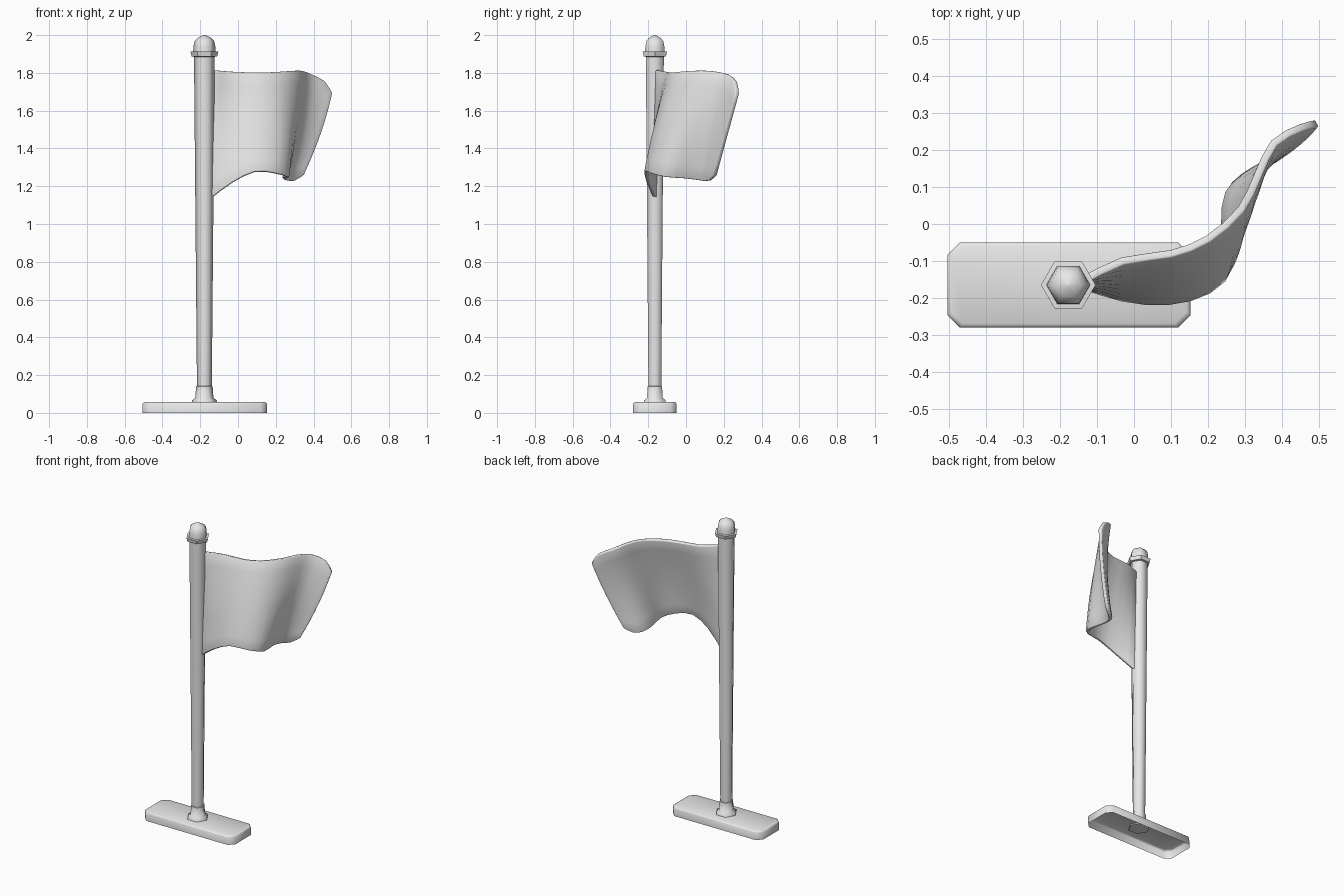
import bpy
import bmesh
import math
from mathutils import Vector

cube = bpy.data.objects.get("Cube")
if cube:
    bpy.data.objects.remove(cube, do_unlink=True)

# Single plain colour
grey = bpy.data.materials.new("light_grey")
grey.use_nodes = True
grey.diffuse_color = (0.8, 0.8, 0.8, 1)
grey.node_tree.nodes["Principled BSDF"].inputs["Base Color"].default_value = grey.diffuse_color

POLE_X, POLE_Y = -0.178, -0.165


def finish(name, bm, angle, fix_normals=True):
    """Turn a bmesh into a smooth shaded object."""
    if fix_normals:
        bmesh.ops.recalc_face_normals(bm, faces=bm.faces)
    mesh = bpy.data.meshes.new(name)
    bm.to_mesh(mesh)
    bm.free()
    mesh.materials.append(grey)
    obj = bpy.data.objects.new(name, mesh)
    bpy.context.collection.objects.link(obj)
    bpy.ops.object.select_all(action='DESELECT')
    obj.select_set(True)
    bpy.context.view_layer.objects.active = obj
    bpy.ops.object.shade_smooth_by_angle(angle=math.radians(angle))
    return obj


def bridge(bm, lower, upper):
    count = len(lower)
    for i in range(count):
        j = (i + 1) % count
        bm.faces.new((lower[i], lower[j], upper[j], upper[i]))


def hex_lathe(name, profile, angle=65):
    """Six sided turned part on the pole axis, from (radius, z) pairs."""
    bm = bmesh.new()
    rings = []
    for radius, z in profile:
        rings.append([bm.verts.new((POLE_X + radius * math.cos(k * math.pi / 3),
                                    POLE_Y + radius * math.sin(k * math.pi / 3), z))
                      for k in range(6)])
    for lower, upper in zip(rings, rings[1:]):
        bridge(bm, lower, upper)
    bm.faces.new(rings[0])
    bm.faces.new(rings[-1])
    return finish(name, bm, angle)


# Base plate: shell with cut corners, softened top edge and open underside
def plate_ring(bm, inset, z):
    cx, cy, hx, hy, cut = -0.176, -0.165, 0.329 - inset, 0.115 - inset, 0.033
    outline = []
    for sx, sy in ((1, 1), (-1, 1), (-1, -1), (1, -1)):
        pair = [(sx * hx, sy * (hy - cut)), (sx * (hx - cut), sy * hy)]
        outline += pair if sx * sy > 0 else pair[::-1]
    return [bm.verts.new((cx + x, cy + y, z)) for x, y in outline]


bm = bmesh.new()
rings = [plate_ring(bm, inset, z) for inset, z in ((0, 0), (0, 0.047), (0.003, 0.053), (0.01, 0.057))]
for lower, upper in zip(rings, rings[1:]):
    bridge(bm, lower, upper)
bm.faces.new(rings[-1])
finish("base_plate", bm, 50, fix_normals=False)

# Pole, its foot socket, and the collar and cap on top
hex_lathe("pole_foot", [(0.066, 0.05), (0.066, 0.066), (0.048, 0.08), (0.044, 0.14), (0.038, 0.142)])
hex_lathe("pole", [(0.039, 0.1), (0.055, 1.895)])
hex_lathe("pole_collar", [(0.055, 1.885), (0.068, 1.888), (0.074, 1.912), (0.058, 1.914)], 55)
hex_lathe("pole_cap", [(0.06, 1.9), (0.058, 1.94), (0.052, 1.968), (0.036, 1.985), (0.006, 2.0)])

# Flag cloth: three guide lines from the pole to the free edge
TOP = [(-.14, -.155, 1.815), (-.03, -.1, 1.805), (.1, -.08, 1.8), (.2, -.04, 1.803), (.29, .04, 1.81),
       (.335, .13, 1.81), (.38, .22, 1.793), (.455, .262, 1.755), (.495, .272, 1.69)]
MIDDLE = [(-.14, -.16, 1.47), (-.03, -.155, 1.51), (.1, -.155, 1.53), (.22, -.115, 1.53), (.285, -.035, 1.53),
          (.31, .05, 1.525), (.33, .125, 1.51), (.38, .18, 1.49), (.435, .215, 1.48)]
BOTTOM = [(-.14, -.165, 1.14), (-.03, -.2, 1.22), (.09, -.21, 1.277), (.2, -.18, 1.268), (.26, -.11, 1.25),
          (.245, 0, 1.243), (.255, .08, 1.232), (.295, .125, 1.23), (.345, .155, 1.26)]


def smooth_line(points):
    """Add one point between each pair of guide points on a smooth spline."""
    pts = [Vector(p) for p in points]
    result = []
    for i in range(len(pts) - 1):
        before, after = pts[max(i - 1, 0)], pts[min(i + 2, len(pts) - 1)]
        result += [pts[i], (pts[i] + pts[i + 1]) * 0.5625 - (before + after) * 0.0625]
    return result + [pts[-1]]


bm = bmesh.new()
ROWS = 8
grid = []
for top, mid, low in zip(*map(smooth_line, (TOP, MIDDLE, BOTTOM))):
    column = []
    for r in range(ROWS + 1):
        t = r / ROWS
        point = top * (1 - t) * (1 - 2 * t) + mid * 4 * t * (1 - t) + low * t * (2 * t - 1)
        column.append(bm.verts.new(point))
    grid.append(column)
for left, right in zip(grid, grid[1:]):
    for r in range(ROWS):
        bm.faces.new((left[r], left[r + 1], right[r + 1], right[r]))
flag = finish("flag_cloth", bm, 60)
thickness = flag.modifiers.new("cloth_thickness", 'SOLIDIFY')
thickness.thickness = 0.022
thickness.offset = 0
soft_rim = flag.modifiers.new("soft_rim", 'BEVEL')
soft_rim.width = 0.005
soft_rim.segments = 2
soft_rim.limit_method = 'ANGLE'
soft_rim.angle_limit = math.radians(60)
